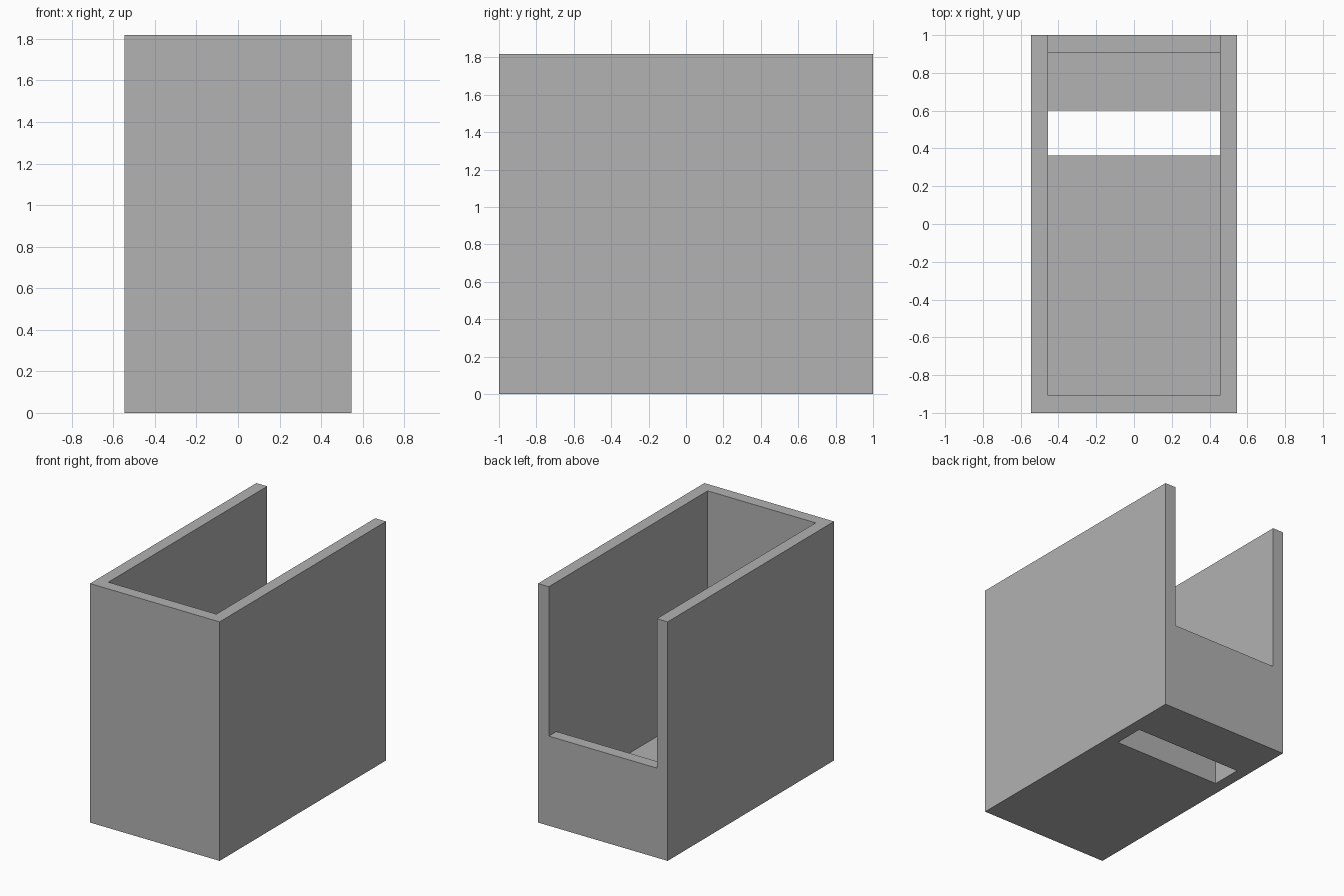
import bpy
import bmesh

default = bpy.data.objects.get("Cube")
if default:
    bpy.data.objects.remove(default, do_unlink=True)

U = 1 / 11  # wall thickness, the module of the whole design


def extrude_profile(name, profile, half_width):
    """Closed (y, z) profile extruded along x, in wall thicknesses."""
    bm = bmesh.new()
    face = bm.faces.new([bm.verts.new((-half_width * U, y * U, z * U)) for y, z in profile])
    new = bmesh.ops.extrude_face_region(bm, geom=[face])["geom"]
    moved = [g for g in new if isinstance(g, bmesh.types.BMVert)]
    bmesh.ops.translate(bm, verts=moved, vec=(2 * half_width * U, 0, 0))
    bmesh.ops.recalc_face_normals(bm, faces=bm.faces)
    mesh = bpy.data.meshes.new(name)
    bm.to_mesh(mesh)
    bm.free()
    obj = bpy.data.objects.new(name, mesh)
    bpy.context.collection.objects.link(obj)
    return obj


# Plain grey material
grey = bpy.data.materials.new("plain_grey")
grey.use_nodes = True
color = (0.445, 0.445, 0.445, 1)
grey.diffuse_color = color
grey.node_tree.nodes["Principled BSDF"].inputs["Base Color"].default_value = color

# Solid outer block
holder = extrude_profile("open_back_holder", [(-11, 0), (11, 0), (11, 20), (-11, 20)], 6)
holder.data.materials.append(grey)

# Cavity with floor slot and lowered back wall, cut in one piece
cavity = extrude_profile("cavity_cutter", [
    (-10, 2), (4, 2), (4, -1), (6.6, -1), (6.6, 2), (10, 2),
    (10, 7.5), (12, 7.5), (12, 21), (-10, 21)], 5)
cavity.data.materials.append(grey)
cavity.hide_render = True

cut = holder.modifiers.new("cavity", 'BOOLEAN')
cut.operation = 'DIFFERENCE'
cut.solver = 'EXACT'
cut.object = cavity

# Bake the cut and drop the helper
bpy.context.view_layer.objects.active = holder
holder.select_set(True)
bpy.ops.object.modifier_apply(modifier=cut.name)
bpy.data.objects.remove(cavity, do_unlink=True)
